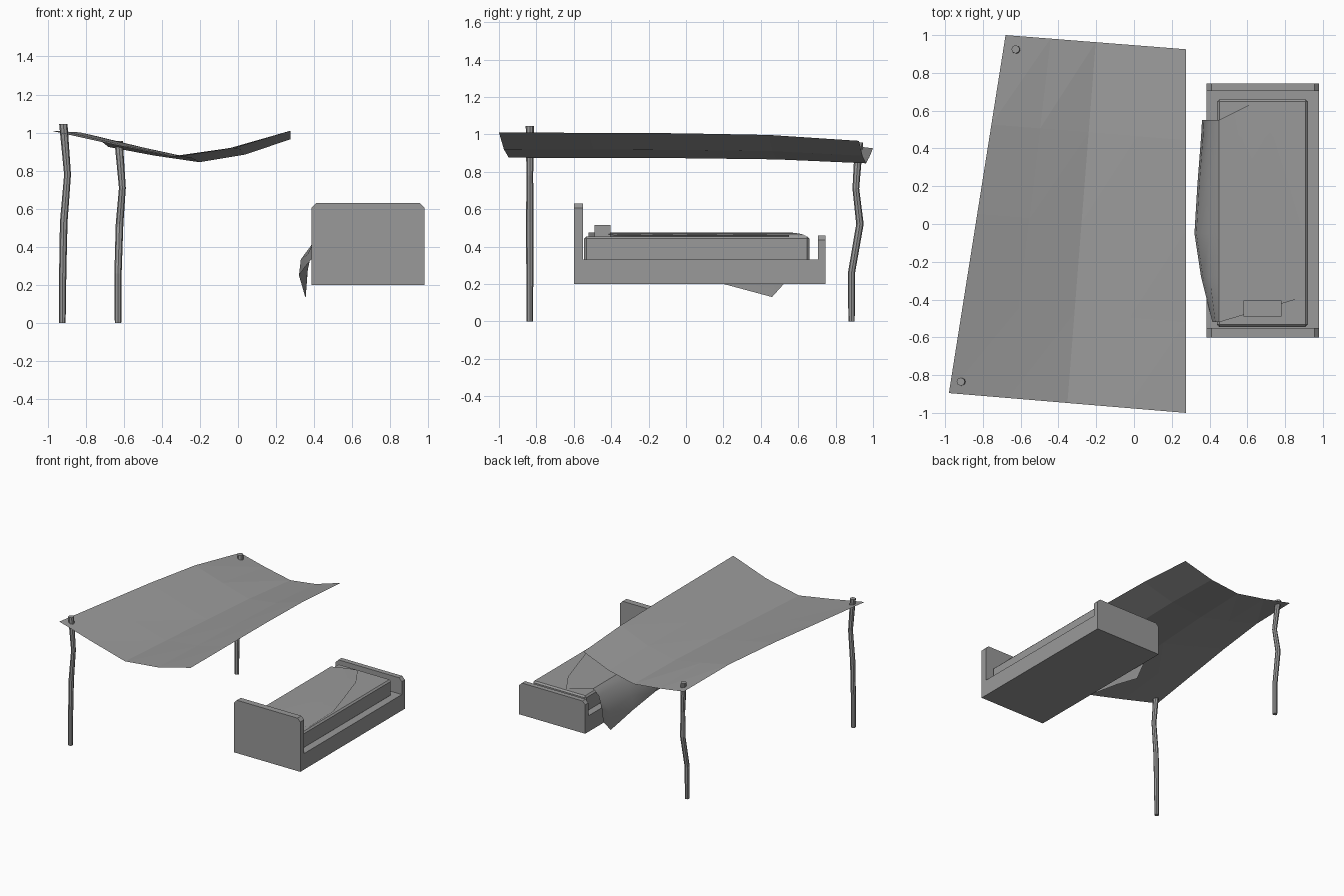
import bpy
import bmesh
from mathutils import Vector

cube = bpy.data.objects.get("Cube")
if cube:
    bpy.data.objects.remove(cube, do_unlink=True)

# Single plain material
grey = bpy.data.materials.new("plain_grey")
grey.use_nodes = True
colour = (0.32, 0.32, 0.32, 1)
grey.diffuse_color = colour
grey.node_tree.nodes["Principled BSDF"].inputs["Base Color"].default_value = colour


def finish(name, bm, fix_normals=True):
    if fix_normals:
        bmesh.ops.recalc_face_normals(bm, faces=bm.faces[:])
    mesh = bpy.data.meshes.new(name)
    bm.to_mesh(mesh)
    bm.free()
    mesh.materials.append(grey)
    obj = bpy.data.objects.new(name, mesh)
    bpy.context.collection.objects.link(obj)
    return obj


def box(name, low, high, bevel=0):
    low, high = Vector(low), Vector(high)
    bm = bmesh.new()
    bmesh.ops.create_cube(bm, size=1)
    for v in bm.verts:
        v.co = (low + high) / 2 + v.co * (high - low)
    if bevel:
        bmesh.ops.bevel(bm, geom=bm.edges[:], offset=bevel, segments=1, affect='EDGES')
    return finish(name, bm)


def board(name, y0, y1, top, cut):
    """Upright bed end with both upper corners cut off."""
    x0, x1, z0 = 0.385, 0.98, 0.2
    outline = [(x0, z0), (x1, z0), (x1, top - cut), (x1 - cut, top),
               (x0 + cut, top), (x0, top - cut)]
    bm = bmesh.new()
    face = bm.faces.new([bm.verts.new((x, y0, z)) for x, z in outline])
    extruded = bmesh.ops.extrude_face_region(bm, geom=[face])["geom"]
    moved = [g for g in extruded if isinstance(g, bmesh.types.BMVert)]
    bmesh.ops.translate(bm, verts=moved, vec=(0, y1 - y0, 0))
    return finish(name, bm)


def pole(name, path, radii, sides=8):
    """Crooked pole swept through horizontal rings."""
    bm = bmesh.new()
    rings = []
    for (x, y, z), r in zip(path, radii):
        ring = bmesh.ops.create_circle(bm, segments=sides, radius=r)["verts"]
        bmesh.ops.translate(bm, verts=ring, vec=(x, y, z))
        rings.append(ring)
    for a, b in zip(rings, rings[1:]):
        for i in range(sides):
            j = (i + 1) % sides
            bm.faces.new((a[i], a[j], b[j], b[i]))
    bm.faces.new(rings[0])
    bm.faces.new(rings[-1])
    return finish(name, bm)


def cloth(name, rows):
    """Triangulated sheet through rows of points."""
    bm = bmesh.new()
    grid = [[bm.verts.new(p) for p in row] for row in rows]
    for a, b in zip(grid, grid[1:]):
        for i in range(len(a) - 1):
            bm.faces.new((a[i], a[i + 1], b[i + 1]))
            bm.faces.new((a[i], b[i + 1], b[i]))
    return finish(name, bm, False)


# Bed frame and mattress
box("bed_base", (0.385, -0.56, 0.2), (0.98, 0.72, 0.33))
board("headboard", -0.6, -0.55, 0.63, 0.025)
board("footboard", 0.705, 0.745, 0.46, 0.025)
box("mattress", (0.44, -0.545, 0.32), (0.92, 0.66, 0.455), 0.012)
box("pillow_block", (0.58, -0.49, 0.44), (0.78, -0.405, 0.515))

# Blanket: each row has its hem (x, y, z) and its far end (x, y)
blanket_rows = [
    ((0.415, -0.52, 0.37), (0.905, -0.385)),
    ((0.355, -0.28, 0.30), (0.90, -0.2)),
    ((0.32, -0.05, 0.25), (0.895, -0.05)),
    ((0.335, 0.2, 0.2), (0.83, 0.17)),
    ((0.355, 0.46, 0.13), (0.74, 0.46)),
    ((0.36, 0.55, 0.23), (0.63, 0.64)),
]
rows = []
for (hx, hy, hz), (ex, ey) in blanket_rows:
    row = [(hx, hy, hz), (hx + 0.01, hy, (hz + 0.42) / 2), (max(hx, 0.385) + 0.015, hy, 0.43)]
    for t in (0, 0.35, 0.7, 1):
        row.append((0.45 + (ex - 0.45) * t, hy + (ey - hy) * t, 0.475 - 0.015 * t * t))
    rows.append(row)
blanket = cloth("blanket", rows)

# Canopy: sagging grid between four corners, dropping towards the back
corners = [Vector(c) for c in ((-0.98, -0.895), (0.275, -1), (-0.68, 1), (0.275, 0.925))]
sag = (1.01, 0.94, 0.875, 0.92, 1.01)
drop = (0, 0.05, 0.1, 0.3, 1)
fall = (0.085, 0.06, 0.03, 0.035, 0.045)
rows = []
for j in range(5):
    left = corners[0].lerp(corners[2], j / 4)
    right = corners[1].lerp(corners[3], j / 4)
    rows.append([(*left.lerp(right, i / 4), sag[i] - drop[j] * fall[i]) for i in range(5)])
cloth("canopy", rows)

# Canopy poles
radii = (0.017, 0.019, 0.02, 0.018, 0.022)
pole("front_pole", [(-0.922, -0.835, 0), (-0.92, -0.835, 0.28), (-0.915, -0.835, 0.53),
                    (-0.895, -0.835, 0.78), (-0.917, -0.835, 1.045)], radii)
pole("back_pole", [(-0.63, 0.885, 0), (-0.63, 0.885, 0.26), (-0.622, 0.93, 0.52),
                   (-0.607, 0.908, 0.71), (-0.627, 0.925, 0.957)], radii)

# Soften the blanket only
bpy.ops.object.select_all(action='DESELECT')
blanket.select_set(True)
bpy.context.view_layer.objects.active = blanket
bpy.ops.object.shade_smooth_by_angle(angle=0.7)
